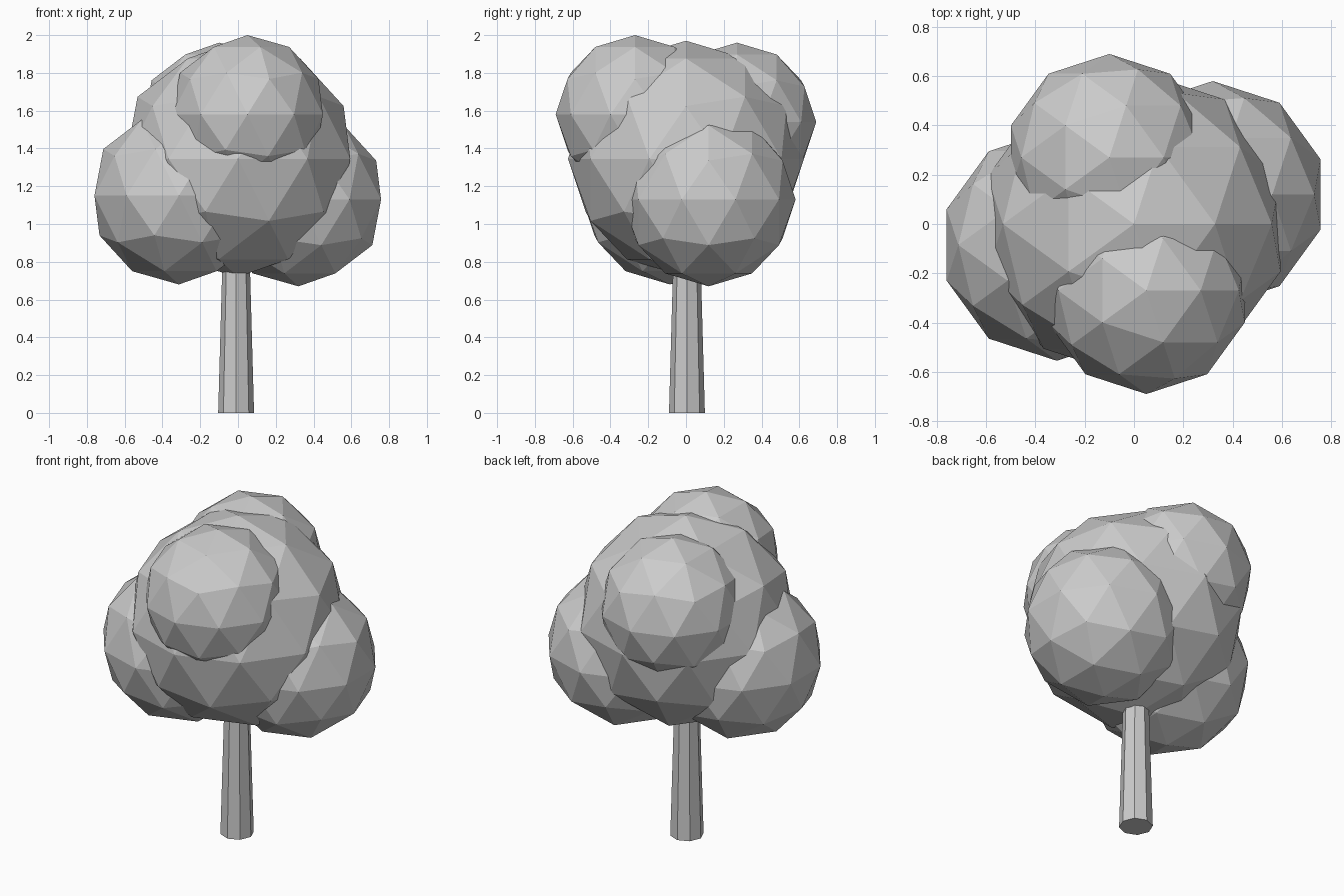
import bpy

cube = bpy.data.objects.get("Cube")
if cube:
    bpy.data.objects.remove(cube, do_unlink=True)

# One plain grey for the whole tree
grey = bpy.data.materials.new("plain_grey")
grey.use_nodes = True
colour = (0.6, 0.6, 0.6, 1)
grey.diffuse_color = colour
grey.node_tree.nodes["Principled BSDF"].inputs["Base Color"].default_value = colour


def finish(name):
    obj = bpy.context.object
    obj.name = name
    obj.data.materials.append(grey)
    bpy.ops.object.shade_flat()


# Foliage clumps: faceted balls that overlap around a large core
clumps = {
    "foliage_core": (0.625, (0, 0, 1.345)),
    "foliage_front_top": (0.42, (0.05, -0.27, 1.58)),
    "foliage_back_top": (0.42, (-0.10, 0.27, 1.54)),
    "foliage_right_low": (0.47, (-0.313, -0.085, 1.15)),
    "foliage_left_low": (0.46, (0.32, 0.12, 1.13)),
}
for name, (radius, centre) in clumps.items():
    bpy.ops.mesh.primitive_ico_sphere_add(subdivisions=2, radius=radius, location=centre)
    finish(name)

# Tapered eight-sided trunk, running up into the foliage
height = 1.0
bpy.ops.mesh.primitive_cone_add(vertices=8, radius1=0.095, radius2=0.067,
                                depth=height, location=(-0.01, 0.005, height / 2))
finish("trunk")
